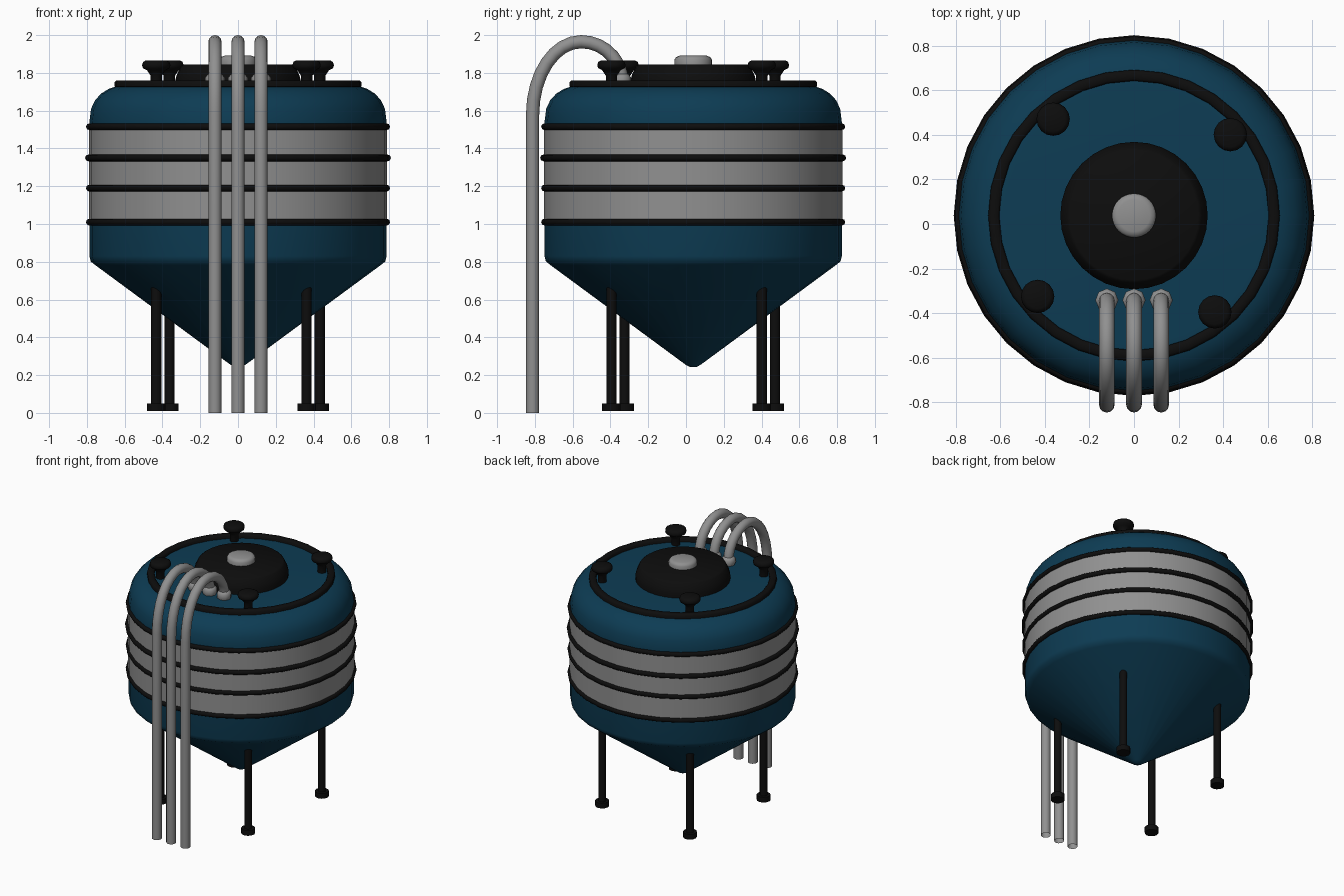
import bpy, bmesh
from math import sin, cos, pi, radians

if "Cube" in bpy.data.objects:
    bpy.data.objects.remove(bpy.data.objects["Cube"])

CY = 0.038          # tank axis sits slightly behind the origin


def material(name, rgb):
    m = bpy.data.materials.new(name)
    m.diffuse_color = (*rgb, 1)
    m.use_nodes = True
    m.node_tree.nodes["Principled BSDF"].inputs["Base Color"].default_value = m.diffuse_color
    return m


BLUE = material("blue_paint", (0.004, 0.045, 0.088))
BLACK = material("black_rubber", (0.004, 0.004, 0.004))
GREY = material("dark_steel", (0.28, 0.28, 0.28))


def finish(ob, mat, angle=60):
    ob.data.materials.append(mat)
    bpy.ops.object.select_all(action='DESELECT')
    bpy.context.view_layer.objects.active = ob
    ob.select_set(True)
    bpy.ops.object.shade_smooth_by_angle(angle=radians(angle))
    return ob


def lathe(name, profile, mat, x=0, y=CY, sides=32, closed=False):
    """Spin an (r, z) profile round a vertical axis; open profiles get capped."""
    bm = bmesh.new()
    rings = [[bm.verts.new((r * cos(2 * pi * i / sides), r * sin(2 * pi * i / sides), z))
              for i in range(sides)] for r, z in profile]
    pairs = list(zip(rings, rings[1:]))
    if closed:
        pairs.append((rings[-1], rings[0]))
    else:
        bm.faces.new(rings[0])
        bm.faces.new(rings[-1])
    for a, b in pairs:
        for i in range(sides):
            j = (i + 1) % sides
            bm.faces.new((a[i], a[j], b[j], b[i]))
    bmesh.ops.recalc_face_normals(bm, faces=bm.faces)
    me = bpy.data.meshes.new(name)
    bm.to_mesh(me)
    bm.free()
    ob = bpy.data.objects.new(name, me)
    ob.location = (x, y, 0)
    bpy.context.collection.objects.link(ob)
    return finish(ob, mat)


# Tank body: cone bottom, straight wall, rounded shoulder
lathe("tank_body", [(0.015, 0.242), (0.04, 0.255), (0.755, 0.782), (0.78, 0.802),
                    (0.787, 0.83), (0.787, 1.54), (0.778, 1.61), (0.757, 1.655),
                    (0.725, 1.69), (0.685, 1.715), (0.64, 1.73), (0.58, 1.735)], BLUE)

# Grey jacket between the hoops
lathe("tank_jacket", [(0.79, 1.01), (0.79, 1.515)], GREY)

# Black hoops
for n, z in enumerate((1.01, 1.19, 1.35, 1.515)):
    R = 0.81 if n == 2 else 0.805
    lathe(f"hoop_{n + 1}", [(R - 0.018 + 0.018 * cos(a * pi / 4), z + 0.018 * sin(a * pi / 4))
                            for a in range(8)], BLACK, closed=True)

# Rim on the tank top
lathe("top_rim", [(0.605, 1.72), (0.605, 1.75), (0.614, 1.76), (0.645, 1.76),
                  (0.655, 1.75), (0.655, 1.727)], BLACK, closed=True)

# Centre lid with knob
lathe("lid", [(0.331, 1.725), (0.331, 1.765), (0.324, 1.79), (0.303, 1.835),
              (0.29, 1.845)], BLACK)
lathe("lid_knob", [(0.099, 1.84), (0.099, 1.87), (0.09, 1.884), (0.072, 1.891)], GREY)

# Four legs with feet, and a clamp knob above each one
for n in range(4):
    a = radians(40 + 90 * n)
    x, y = 0.565 * cos(a), CY + 0.565 * sin(a)
    lathe(f"leg_{n + 1}", [(0.027, 0.03), (0.027, 0.665)], BLACK, x, y, 12)
    lathe(f"foot_{n + 1}", [(0.049, 0.01), (0.049, 0.05)], BLACK, x, y, 12)
    lathe(f"clamp_knob_{n + 1}", [(0.03, 1.72), (0.03, 1.785), (0.05, 1.815), (0.07, 1.825),
                                  (0.075, 1.84), (0.07, 1.858), (0.055, 1.866)],
          BLACK, x, y, 16)

# Three pipes arching from the ground over the shoulder to the top
path = [(-0.812, 0), (-0.812, 1.0)]
path += [(-0.555 - 0.257 * cos(t * pi / 16), 1.58 + 0.385 * sin(t * pi / 16)) for t in range(9)]
path += [(-0.555 + 0.215 * sin(t * pi / 14), 1.755 + 0.21 * cos(t * pi / 14)) for t in range(1, 8)]
for n, x in enumerate((-0.122, 0, 0.122)):
    cu = bpy.data.curves.new("pipe_path", 'CURVE')
    cu.dimensions = '3D'
    cu.bevel_depth = 0.035
    cu.bevel_resolution = 4
    sp = cu.splines.new('POLY')
    sp.points.add(len(path) - 1)
    for p, (y, z) in zip(sp.points, path):
        p.co = (x, y, z, 1)
    ob = bpy.data.objects.new(f"pipe_{n + 1}", cu)
    bpy.context.collection.objects.link(ob)
    bpy.ops.object.select_all(action='DESELECT')
    bpy.context.view_layer.objects.active = ob
    ob.select_set(True)
    bpy.ops.object.convert(target='MESH')
    finish(bpy.context.object, GREY)
    # Pipe fitting on the tank top
    lathe(f"pipe_fitting_{n + 1}", [(0.044, 1.725), (0.052, 1.745), (0.052, 1.775), (0.036, 1.795)],
          GREY, x, -0.342, 8)
